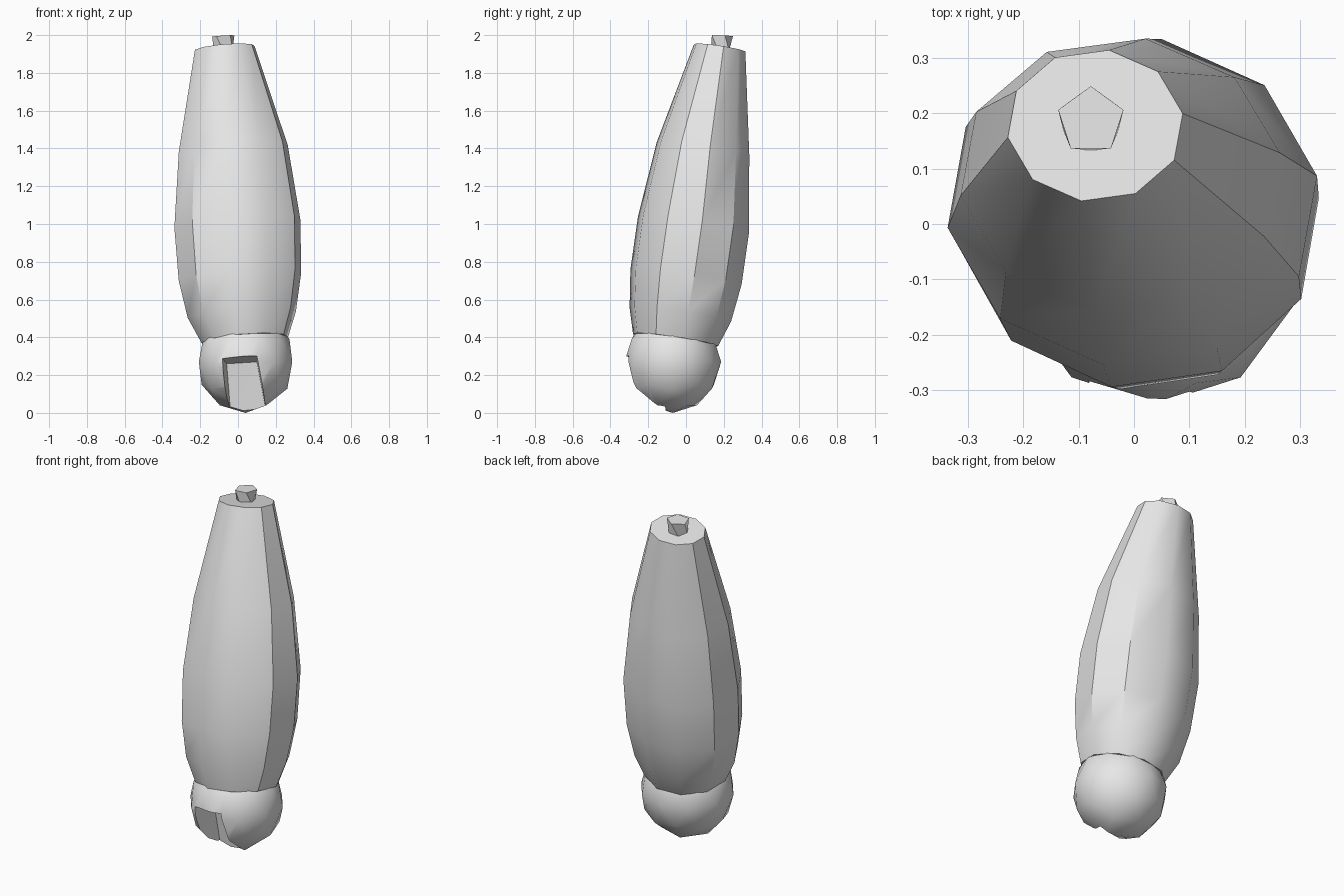
import bpy, bmesh, math
from mathutils import Vector

if "Cube" in bpy.data.objects:
    bpy.data.objects.remove(bpy.data.objects["Cube"])

grey = bpy.data.materials.new("plain grey")
grey.use_nodes = True
grey.diffuse_color = (0.8, 0.8, 0.8, 1)
grey.node_tree.nodes["Principled BSDF"].inputs["Base Color"].default_value = (0.8, 0.8, 0.8, 1)


def make_object(name, bm):
    bmesh.ops.recalc_face_normals(bm, faces=bm.faces[:])
    mesh = bpy.data.meshes.new(name)
    bm.to_mesh(mesh)
    bm.free()
    mesh.materials.append(grey)
    obj = bpy.data.objects.new(name, mesh)
    bpy.context.collection.objects.link(obj)
    return obj


def activate(obj):
    bpy.ops.object.select_all(action="DESELECT")
    obj.select_set(True)
    bpy.context.view_layer.objects.active = obj


def smooth(obj, degrees):
    activate(obj)
    bpy.ops.object.shade_smooth_by_angle(angle=math.radians(degrees))


def loft(name, rings, sides, tilt=(0, 0)):
    """Closed skin over rings of (centre x, y, z, radius x, radius y, turn)."""
    bm = bmesh.new()
    loops = []
    for cx, cy, cz, rx, ry, turn in rings:
        loop = []
        for i in range(sides):
            a = math.radians(turn) + math.tau * i / sides
            dx, dy = rx * math.cos(a), ry * math.sin(a)
            loop.append(bm.verts.new((cx + dx, cy + dy, cz + tilt[0] * dx + tilt[1] * dy)))
        loops.append(loop)
    for low, high in zip(loops, loops[1:]):
        for i in range(sides):
            j = (i + 1) % sides
            bm.faces.new((low[i], low[j], high[j], high[i]))
    bm.faces.new(loops[0])
    bm.faces.new(loops[-1])
    return make_object(name, bm)


# Long leaning body, each ring square to the lean
body = loft("body", [
    (0.035, -0.055, 0.385, 0.232, 0.228, 9),
    (0.02, -0.03, 0.52, 0.29, 0.272, 9),
    (0.01, 0.0, 0.72, 0.328, 0.298, 9),
    (-0.003, 0.04, 1.0, 0.338, 0.298, 9),
    (-0.025, 0.09, 1.4, 0.292, 0.248, 9),
    (-0.07, 0.178, 1.932, 0.16, 0.138, 9),
], 10, (0.08, -0.15))
smooth(body, 35)

# Five-sided stub on the flat end, twisted between base and top
stub = loft("end_stub", [
    (-0.078, 0.185, 1.92, 0.052, 0.052, 54),
    (-0.078, 0.187, 1.996, 0.062, 0.062, 18),
], 5, (0.06, -0.03))

# Rounded head at the base
bm = bmesh.new()
bmesh.ops.create_icosphere(bm, subdivisions=2, radius=1)
for v in bm.verts:
    v.co = Vector((v.co.x * 0.26, v.co.y * 0.256, v.co.z * 0.27)) + Vector((0.04, -0.07, 0.27))
head = make_object("head", bm)

# Tapered cutter for the notch in the front of the head
bm = bmesh.new()
corners = [
    (-0.08, -0.4, -0.05), (0.16, -0.4, -0.05), (0.1, -0.4, 0.32), (-0.1, -0.4, 0.31),
    (-0.035, -0.1, -0.05), (0.16, -0.1, -0.05), (0.1, -0.14, 0.27), (-0.06, -0.14, 0.26),
]
for c in corners:
    bm.verts.new(c)
bmesh.ops.convex_hull(bm, input=bm.verts[:])
cutter = make_object("notch_cutter", bm)
cutter.hide_render = True

notch = head.modifiers.new("notch", "BOOLEAN")
notch.operation = "DIFFERENCE"
notch.solver = "EXACT"
notch.object = cutter
activate(head)
bpy.ops.object.modifier_apply(modifier=notch.name)
bpy.data.objects.remove(cutter)
smooth(head, 30)
